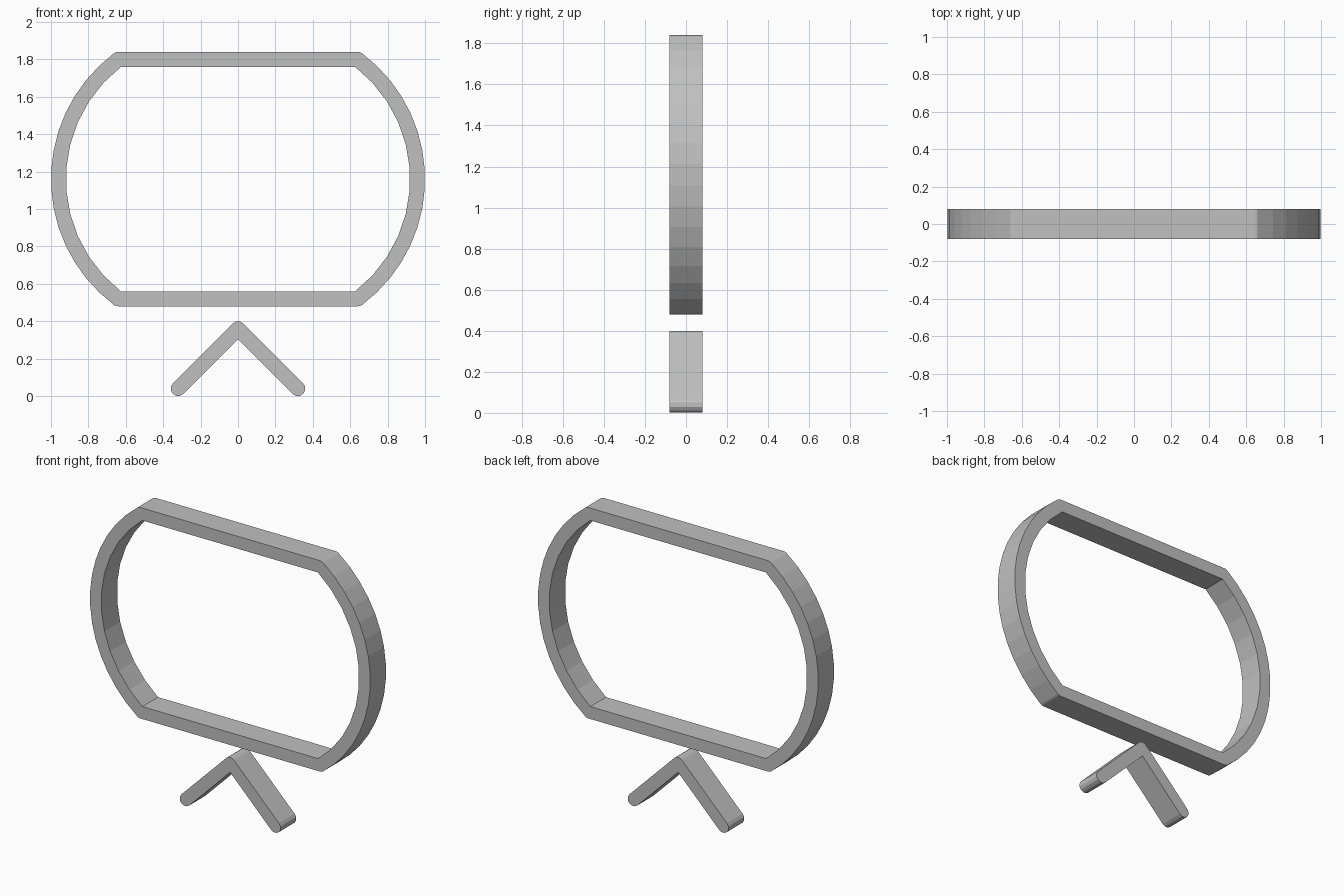
import bpy, bmesh
from math import sin, cos, asin, atan2, radians, sqrt
from mathutils import Matrix

if "Cube" in bpy.data.objects:
    bpy.data.objects.remove(bpy.data.objects["Cube"], do_unlink=True)

HALF_STROKE = 0.04
HALF_DEPTH = 0.08

grey = bpy.data.materials.new("light_grey")
grey.use_nodes = True
colour = (0.53, 0.53, 0.53, 1)
grey.diffuse_color = colour
grey.node_tree.nodes["Principled BSDF"].inputs["Base Color"].default_value = colour


def arc(cx, cz, r, start, end, steps):
    """Points on an arc, angles in radians."""
    angles = [start + (end - start) * i / steps for i in range(steps + 1)]
    return [(cx + r * cos(a), cz + r * sin(a)) for a in angles]


def extrude_outlines(name, outlines):
    """Fill closed x-z outlines (inner ones become holes) and give them depth."""
    curve = bpy.data.curves.new(name + "_outline", "CURVE")
    curve.dimensions = "2D"
    curve.fill_mode = "BOTH"
    curve.extrude = HALF_DEPTH
    for points in outlines:
        spline = curve.splines.new("POLY")
        spline.points.add(len(points) - 1)
        for p, (x, z) in zip(spline.points, points):
            p.co = (x, z, 0, 1)
        spline.use_cyclic_u = True
    helper = bpy.data.objects.new(name + "_helper", curve)
    mesh = bpy.data.meshes.new_from_object(helper)
    bpy.data.objects.remove(helper)
    bpy.data.curves.remove(curve)

    mesh.transform(Matrix.Rotation(radians(90), 4, "X"))
    bm = bmesh.new()
    bm.from_mesh(mesh)
    bmesh.ops.remove_doubles(bm, verts=bm.verts, dist=0.0005)
    bmesh.ops.recalc_face_normals(bm, faces=bm.faces)
    for f in bm.faces:
        f.smooth = False
        f.material_index = 0
    bm.to_mesh(mesh)
    bm.free()
    mesh.materials.clear()
    mesh.materials.append(grey)
    mesh.name = name
    obj = bpy.data.objects.new(name, mesh)
    bpy.context.collection.objects.link(obj)
    return obj


def mirrored(points):
    """Close a right-hand outline with its mirror image."""
    return points + [(-x, z) for x, z in reversed(points)]


# Screen frame: straight top and bottom, bowed sides, rounded outer corners
mid_z, bow_x, bow_r, corner = 1.16, 0.16, 0.8, 0.64
corner_angle = atan2(corner, corner - bow_x)
outer = arc(corner, mid_z - corner, HALF_STROKE, -radians(90), -corner_angle, 3)
outer += arc(bow_x, mid_z, bow_r + HALF_STROKE, -corner_angle, corner_angle, 15)[1:-1]
outer += arc(corner, mid_z + corner, HALF_STROKE, corner_angle, radians(90), 3)
inner_r = bow_r - HALF_STROKE
inner_angle = asin((corner - HALF_STROKE) / inner_r)
inner = arc(bow_x, mid_z, inner_r, -inner_angle, inner_angle, 11)
extrude_outlines("screen_frame", [mirrored(outer), mirrored(inner)])

# Chevron stand: two sloping legs with rounded feet and a rounded peak
foot_x, foot_z, peak_z = 0.32, HALF_STROKE, 0.36
stand = [(0, peak_z - HALF_STROKE * sqrt(2))]
stand += arc(foot_x, foot_z, HALF_STROKE, radians(-135), radians(45), 6)
stand += arc(0, peak_z, HALF_STROKE, radians(45), radians(135), 4)
stand += [(-x, z) for x, z in reversed(stand[1:8])]
extrude_outlines("chevron_stand", [stand])
